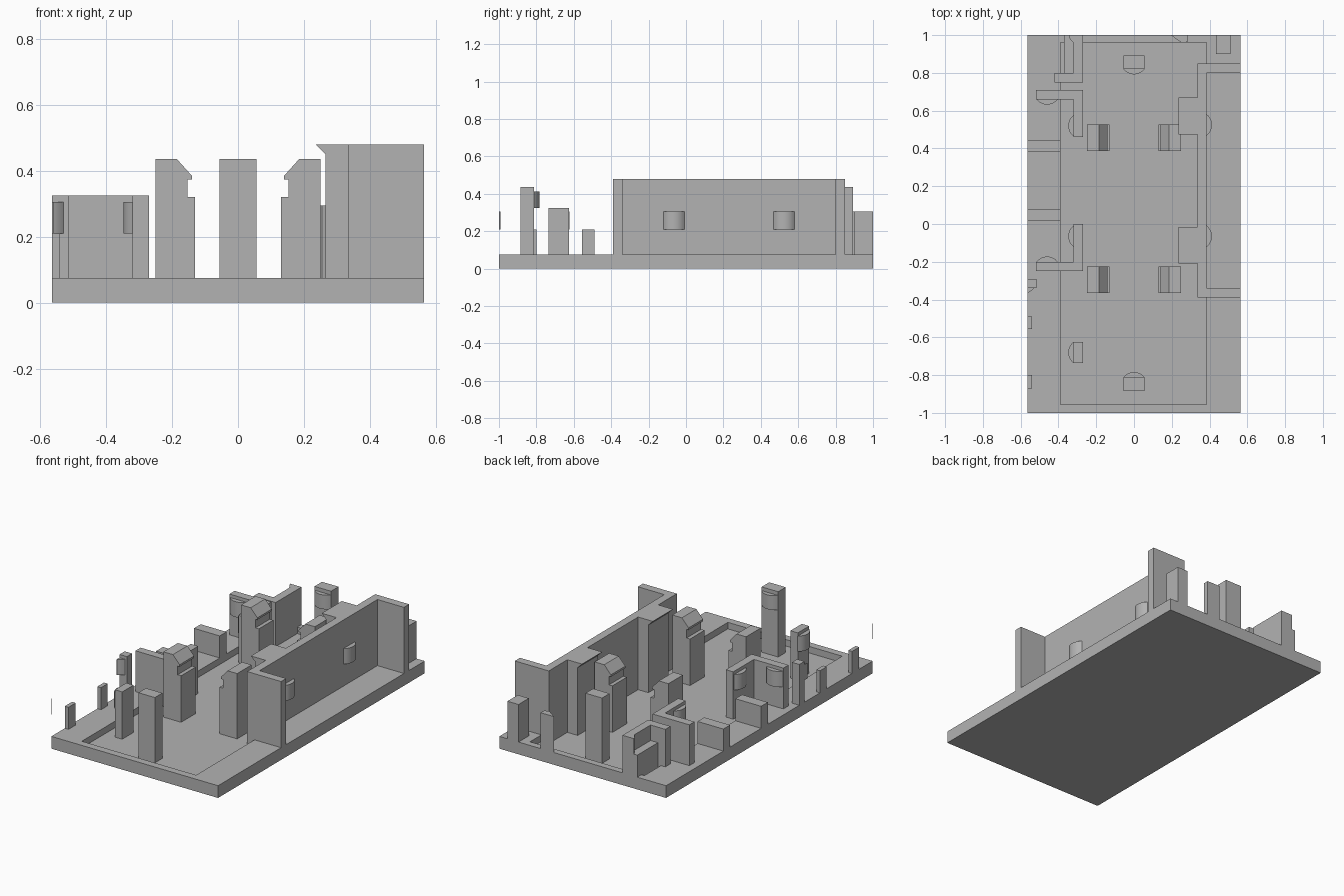
import bpy, bmesh, math
from mathutils import Vector

if "Cube" in bpy.data.objects:
    bpy.data.objects.remove(bpy.data.objects["Cube"])

grey = bpy.data.materials.new("plain_grey")
grey.use_nodes = True
colour = (0.45, 0.45, 0.45, 1)
grey.diffuse_color = colour
grey.node_tree.nodes["Principled BSDF"].inputs["Base Color"].default_value = colour

W = 0.565        # half width of the base
TOP = 0.075      # top of the base
FLOOR = 0.035    # floor of the tray
WALL = 0.325     # height of the low walls
LOW = 0.21       # height of the low blocks
BUMP_TOP = 0.305


def finish(name, bm):
    bmesh.ops.remove_doubles(bm, verts=bm.verts, dist=0.0005)
    bmesh.ops.recalc_face_normals(bm, faces=bm.faces)
    mesh = bpy.data.meshes.new(name)
    bm.to_mesh(mesh)
    bm.free()
    mesh.materials.append(grey)
    obj = bpy.data.objects.new(name, mesh)
    bpy.context.collection.objects.link(obj)
    return obj


def prism(name, points, lo, hi, along="z"):
    """Extrude an outline: (x, y) up z, or (x, z) along y."""
    bm = bmesh.new()
    if along == "z":
        verts = [bm.verts.new((a, b, lo)) for a, b in points]
        step = Vector((0, 0, hi - lo))
    else:
        verts = [bm.verts.new((a, lo, b)) for a, b in points]
        step = Vector((0, hi - lo, 0))
    face = bm.faces.new(verts)
    new = bmesh.ops.extrude_face_region(bm, geom=[face], use_keep_orig=True)["geom"]
    bmesh.ops.translate(bm, vec=step, verts=[v for v in new if isinstance(v, bmesh.types.BMVert)])
    return finish(name, bm)


def box(name, x0, x1, y0, y1, top, bottom=FLOOR):
    return prism(name, [(x0, y0), (x1, y0), (x1, y1), (x0, y1)], bottom, top)


def bump(name, x, y, turn, lo=LOW, hi=BUMP_TOP):
    """Shallow rounded knob on a wall, facing the turn angle, trimmed at the base edge."""
    half, depth, n = 0.056, 0.028, 8
    r = (half * half + depth * depth) / (2 * depth)
    spread = math.asin(half / r)
    t = math.radians(turn)
    out, side = Vector((math.cos(t), math.sin(t))), Vector((-math.sin(t), math.cos(t)))
    pts = []
    for i in range(n + 1):
        a = spread * (2 * i / n - 1)
        p = Vector((x, y)) + out * (r * math.cos(a) - r + depth) + side * (r * math.sin(a))
        pts.append((max(-W, min(W, p.x)), max(-1, min(1, p.y))))
    obj = prism(name, pts, lo, hi)
    bpy.ops.object.select_all(action="DESELECT")
    obj.select_set(True)
    bpy.context.view_layer.objects.active = obj
    bpy.ops.object.shade_smooth_by_angle(angle=math.radians(25))


# Base plate with a sunken tray
bm = bmesh.new()
bmesh.ops.create_cube(bm, size=1)
for v in bm.verts:
    v.co = (v.co.x * 2 * W, v.co.y * 2, (v.co.z + 0.5) * TOP)
top_face = max(bm.faces, key=lambda f: f.calc_center_median().z)
bmesh.ops.inset_region(bm, faces=[top_face], thickness=0.04, use_even_offset=True)
for v in top_face.verts:
    v.co.x = 0.385 if v.co.x > 0 else -0.39
    v.co.y = 0.96 if v.co.y > 0 else -0.955
new = bmesh.ops.extrude_face_region(bm, geom=[top_face])["geom"]
for v in new:
    if isinstance(v, bmesh.types.BMVert):
        v.co.z = FLOOR
if top_face.is_valid:
    bmesh.ops.delete(bm, geom=[top_face], context="FACES_ONLY")
finish("base_plate", bm)

# Tall wall with returned ends
prism("tall_wall", [(0.335, -0.39), (W, -0.39), (W, -0.34), (0.385, -0.34),
                    (0.385, 0.8), (W, 0.8), (W, 0.85), (0.335, 0.85)], FLOOR, 0.48)

# Buttresses with an overhanging lip, and knobs on the outer face
for tag, y in (("front", -0.21), ("back", 0.475)):
    prism(tag + "_buttress", [(0.335, FLOOR), (0.335, 0.48), (0.235, 0.48),
                              (0.265, 0.45), (0.265, FLOOR)], y, y + 0.195, "y")
    bump(tag + "_wall_knob", 0.385, y + 0.145 if tag == "front" else y + 0.05, 0)

# Four clip posts with hooks pointing inward
hook = [(0.25, FLOOR), (0.25, 0.435), (0.185, 0.435), (0.14, 0.385), (0.14, 0.373),
        (0.153, 0.373), (0.153, 0.32), (0.13, 0.32), (0.13, FLOOR)]
for side, s in (("left", 1), ("right", -1)):
    for end, y in (("front", -0.365), ("back", 0.387)):
        prism(f"{end}_{side}_clip_post", [(s * x, z) for x, z in hook], y, y + 0.14, "y")

# End posts with knobs facing the middle
box("front_post", -0.056, 0.056, -0.885, -0.812, 0.435)
bump("front_post_knob", 0, -0.812, 90, 0.325, 0.412)
box("back_post", -0.056, 0.056, 0.82, 0.893, 0.435)
bump("back_post_knob", 0, 0.82, -90, 0.325, 0.412)

# Angled low walls on the right side
prism("back_corner_wall", [(-0.27, 1), (-0.32, 1), (-0.32, 0.8), (-0.42, 0.8),
                           (-0.42, 0.75), (-0.27, 0.75)], FLOOR, BUMP_TOP)
box("back_corner_step", -0.37, -0.32, 0.8, 1, LOW)
bump("back_corner_knob", -0.32, 1.015, 180)
prism("back_angle_wall", [(-0.27, 0.71), (-0.52, 0.71), (-0.52, 0.66), (-0.32, 0.66),
                          (-0.32, 0.46), (-0.27, 0.46)], FLOOR, WALL)
bump("back_angle_knob_a", -0.46, 0.66, -90)
bump("back_angle_knob_b", -0.32, 0.52, 180)
prism("middle_angle_wall", [(-0.27, 0), (-0.32, 0), (-0.32, -0.2), (-0.52, -0.2),
                            (-0.52, -0.25), (-0.27, -0.25)], FLOOR, WALL)
bump("middle_angle_knob_a", -0.46, -0.2, 90)
bump("middle_angle_knob_b", -0.32, -0.065, 180)

# Single post on the tray edge
box("side_post", -0.32, -0.27, -0.735, -0.625, WALL)
bump("side_post_knob", -0.32, -0.68, 180)

# Parts along the right edge
box("edge_post", -W, -0.515, -0.34, -0.29, WALL)
bump("edge_post_knob", -0.585, -0.34, -90)
for i, (y0, y1, inner) in enumerate(((0.38, 0.445, -0.39), (0.015, 0.08, -0.39),
                                     (-0.555, -0.49, -0.54), (-0.87, -0.8, -0.54))):
    box(f"edge_block_{i + 1}", -W, inner, y0, y1, LOW)
prism("corner_sliver", [(-W, -1), (-0.56, -1), (-W, -0.992)], LOW, BUMP_TOP)

# Parts along the back edge
box("back_edge_block", 0.435, 0.51, 0.9, 1, BUMP_TOP)
prism("back_edge_wedge", [(0.195, 1), (0.255, 0.957), (0.285, 0.965), (0.285, 1)], FLOOR, 0.295)
